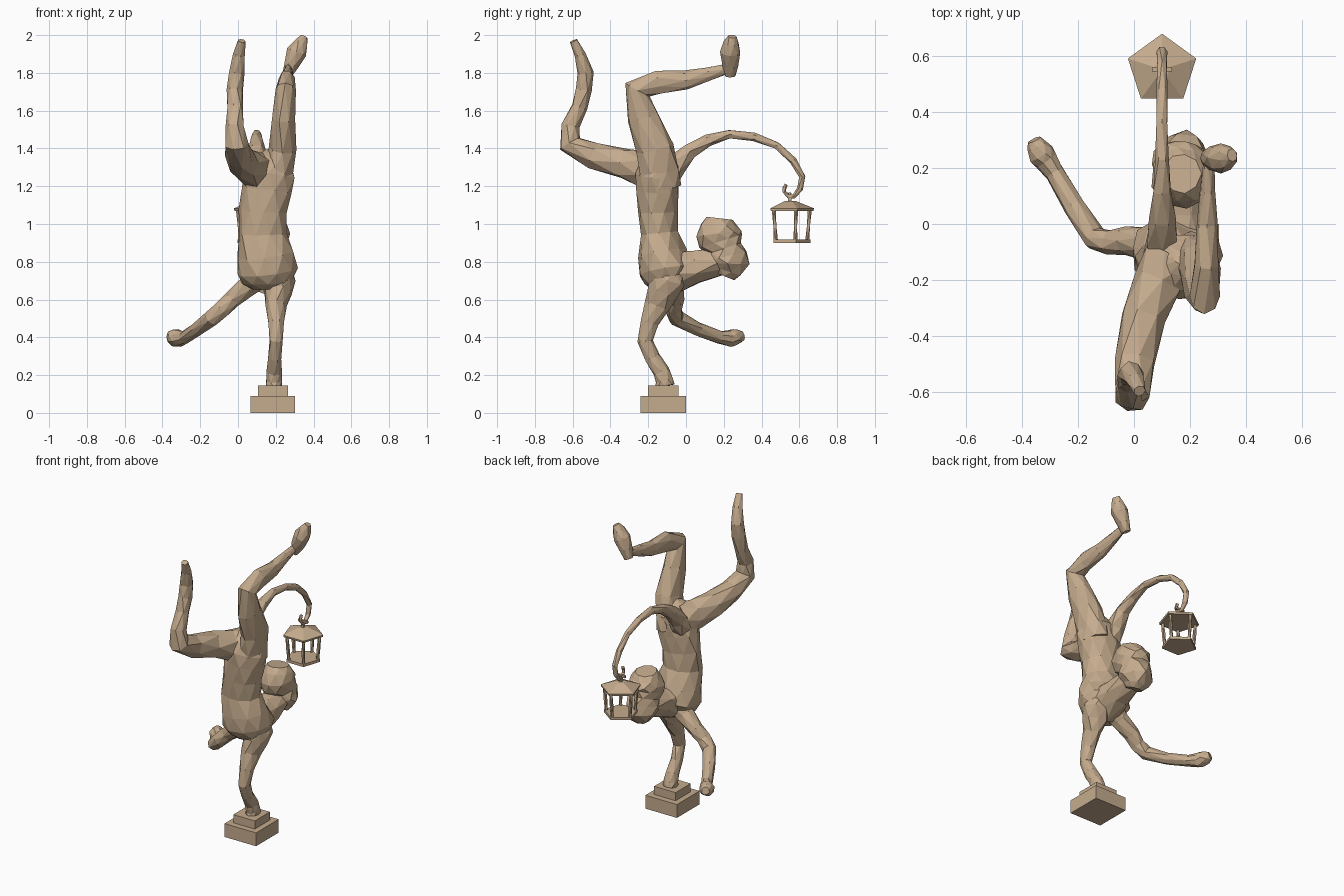
import bpy, bmesh, math, random
from mathutils import Vector

random.seed(4)
if "Cube" in bpy.data.objects:
    bpy.data.objects.remove(bpy.data.objects["Cube"])

COLOR = (.56, .41, .27, 1)
clay = bpy.data.materials.new("tan clay")
clay.use_nodes = True
clay.diffuse_color = COLOR
clay.node_tree.nodes["Principled BSDF"].inputs["Base Color"].default_value = COLOR

SIDEWAYS = Vector((1, 0, 0))
BACKWARD = Vector((0, 1, 0))


def finish(bm, name):
    bmesh.ops.recalc_face_normals(bm, faces=bm.faces)
    mesh = bpy.data.meshes.new(name)
    bm.to_mesh(mesh)
    bm.free()
    mesh.materials.append(clay)
    obj = bpy.data.objects.new(name, mesh)
    bpy.context.collection.objects.link(obj)


def with_midpoints(stations):
    """Insert a smoothly curved midpoint between each pair of stations."""
    points = [Vector(station) for station in stations]
    result = [points[0]]
    for i in range(len(points) - 1):
        start, end = points[i], points[i + 1]
        previous = points[max(i - 1, 0)]
        following = points[min(i + 2, len(points) - 1)]
        middle = (start + end) / 2 + (start + end - previous - following) / 16
        result += [middle, end]
    return result


def limb(name, stations, flat=1, side=SIDEWAYS, sides=8, rough=.08):
    """Faceted tube through stations of x, y, z and half width."""
    bm = bmesh.new()
    points = with_midpoints(stations)
    centers = [Vector(point[:3]) for point in points]
    rings = []
    for i, center in enumerate(centers):
        before = (center - centers[max(i - 1, 0)]).normalized()
        after = (centers[min(i + 1, len(centers) - 1)] - center).normalized()
        tangent = (before + after).normalized()
        across = (side - tangent * side.dot(tangent)).normalized()
        outward = tangent.cross(across) * flat
        ring = []
        for k in range(sides):
            angle = math.tau * (k + (i % 2) / 2) / sides
            reach = points[i][3] * (1.02 + random.uniform(-rough, rough))
            direction = across * math.cos(angle) + outward * math.sin(angle)
            ring.append(bm.verts.new(center + direction * reach))
        rings.append(ring)
    # staggered rings joined by triangles
    for i, (low, high) in enumerate(zip(rings, rings[1:])):
        for k in range(sides):
            n = (k + 1) % sides
            if i % 2:
                bm.faces.new((low[k], high[n], high[k]))
                bm.faces.new((low[k], low[n], high[n]))
            else:
                bm.faces.new((low[k], low[n], high[k]))
                bm.faces.new((low[n], high[n], high[k]))
    bm.faces.new(rings[0])
    bm.faces.new(rings[-1])
    finish(bm, name)


def box(name, center, size):
    bm = bmesh.new()
    bmesh.ops.create_cube(bm, size=1)
    bmesh.ops.scale(bm, vec=size, verts=bm.verts)
    bmesh.ops.translate(bm, vec=center, verts=bm.verts)
    finish(bm, name)


def around_hub(hub, radius, height, index, count=5):
    angle = math.tau * index / count
    return hub + Vector((radius * math.sin(angle), radius * math.cos(angle), height))


def pentagon_block(name, hub, bottom_radius, top_radius, bottom, top):
    bm = bmesh.new()
    low = [bm.verts.new(around_hub(hub, bottom_radius, bottom, k)) for k in range(5)]
    high = [bm.verts.new(around_hub(hub, top_radius, top, k)) for k in range(5)]
    for k in range(5):
        bm.faces.new((low[k - 1], low[k], high[k], high[k - 1]))
    bm.faces.new(low)
    bm.faces.new(high)
    finish(bm, name)


# Stepped pedestal
box("pedestal_base", (.185, -.12, .045), (.235, .24, .09))
box("pedestal_top", (.185, -.12, .115), (.16, .16, .06))

# Inverted torso from shoulders to hips
limb("torso", [
    (.16, -.1, .66, .09),
    (.155, -.11, .75, .165),
    (.13, -.145, .95, .125),
    (.15, -.15, 1.18, .135),
    (.17, -.14, 1.32, .12),
    (.17, -.12, 1.39, .03)], flat=.83, sides=10)

# Supporting left arm with its planted hand
limb("left_arm", [
    (.19, -.11, .143, .045),
    (.19, -.13, .22, .04),
    (.2, -.215, .38, .034),
    (.205, -.155, .57, .055),
    (.215, -.1, .7, .085),
    (.21, -.1, .79, .06)], flat=1.15)

# Free right arm reaching outward and back
limb("right_arm", [
    (.12, -.08, .73, .07),
    (-.03, -.06, .6, .047),
    (-.14, -.05, .5, .043),
    (-.28, .18, .4, .034),
    (-.33, .25, .4, .048),
    (-.355, .3, .41, .025)], side=BACKWARD)

# Left leg: thigh upward, shin bent backward
limb("left_leg", [
    (.2, -.14, 1.2, .08),
    (.235, -.16, 1.4, .072),
    (.25, -.255, 1.71, .053),
    (.26, 0, 1.76, .037),
    (.265, .21, 1.82, .02)], flat=1.35)
limb("left_foot", [
    (.26, .235, 1.785, .025),
    (.31, .235, 1.91, .05),
    (.35, .245, 1.993, .02)], flat=1.1)

# Right leg: thigh forward, shin upward
limb("right_leg", [
    (.13, -.13, 1.27, .1),
    (.03, -.33, 1.32, .08),
    (-.01, -.615, 1.425, .06),
    (-.015, -.565, 1.62, .042),
    (-.01, -.53, 1.8, .042),
    (.02, -.595, 1.97, .02)], sides=7)

# Neck and head, with the brow and muzzle turned backward
limb("neck", [
    (.165, -.1, .74, .12),
    (.17, .2, .81, .075)], flat=.95)
limb("head", [
    (.17, .2, .725, .05),
    (.17, .22, .79, .1),
    (.17, .2, .87, .09),
    (.17, .175, .95, .11),
    (.17, .18, 1.03, .065)], flat=1.12, sides=9)

# Arched tail ending in a curl
tail = [(-.1, 1.24, .07), (.02, 1.385, .045), (.23, 1.475, .025), (.48, 1.415, .02),
        (.615, 1.25, .018), (.57, 1.145, .013), (.52, 1.17, .01), (.53, 1.21, .01)]
limb("tail", [(.1, *station) for station in tail], sides=6)

# Five-sided lantern hanging from the tail
hub = Vector((.1, .55, 0))
pentagon_block("lantern_roof", hub, .128, .03, 1.083, 1.122)
pentagon_block("lantern_rim", hub, .125, .128, 1.07, 1.083)
pentagon_block("lantern_floor", hub, .108, .108, .9, .918)
for k, place in enumerate(("back", "back_left", "front_left", "front_right", "back_right")):
    bottom = around_hub(hub, .092, .91, k)
    top = around_hub(hub, .105, 1.075, k)
    limb("lantern_post_" + place, [(*bottom, .011), (*top, .011)], sides=4, rough=0)
box("lantern_stem", hub + Vector((0, 0, 1.14)), (.018, .018, .05))
box("lantern_crossbar", hub + Vector((0, 0, 1.16)), (.07, .014, .014))
